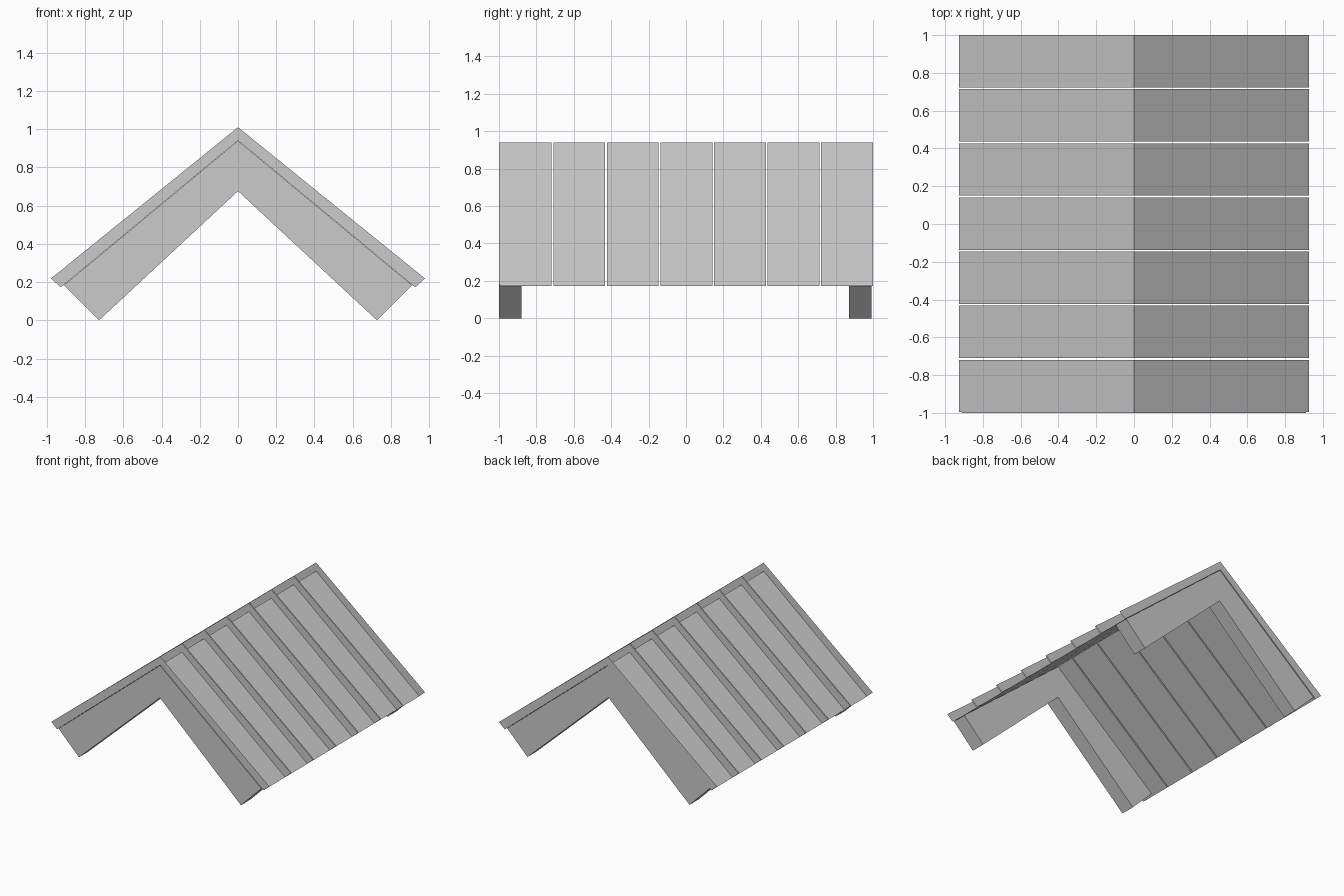
import bpy

if "Cube" in bpy.data.objects:
    bpy.data.objects.remove(bpy.data.objects["Cube"])


def make_mesh(name, verts, faces):
    mesh = bpy.data.meshes.new(name)
    mesh.from_pydata(verts, [], faces)
    mesh.update()
    obj = bpy.data.objects.new(name, mesh)
    bpy.context.collection.objects.link(obj)
    return obj


def mirrored(half):
    # half profile runs from the ridge out to the right eave
    return [(-x, z) for x, z in reversed(half[1:])] + half


UNDER = mirrored([(0, 0.941), (0.926, 0.173)])
OUTER = mirrored([(0, 1.01), (0.978, 0.219)])


def roof_plank(index, y0, y1):
    # folded plank: underside plus two upright rims, open on top
    rows = [(OUTER, y0), (UNDER, y0), (UNDER, y1), (OUTER, y1)]
    verts = [(x, y, z) for prof, y in rows for x, z in prof]
    faces = []
    for r in range(3):
        for c in range(2):
            a = r * 3 + c
            faces.append((a, a + 3, a + 4, a + 1))
    return make_mesh(f"roof_plank_{index}", verts, faces)


def end_rafter(name, y0, y1):
    # chevron beam carrying the planks, closed on all sides
    top = mirrored([(0, 0.939), (0.91, 0.184)])
    low = mirrored([(0, 0.676), (0.727, 0.0)])
    loop = top + low[::-1]
    n = len(loop)
    verts = [(x, y, z) for y in (y0, y1) for x, z in loop]
    faces = [(i, i + n, (i + 1) % n + n, (i + 1) % n) for i in range(n)]
    for a, b, c, d in ((0, 1, 4, 5), (1, 2, 3, 4)):
        faces.append((a, b, c, d))
        faces.append((d + n, c + n, b + n, a + n))
    return make_mesh(name, verts, faces)


# seven planks with narrow gaps
PITCH, WIDTH = 0.2865, 0.277
for i in range(7):
    start = -0.996 + i * PITCH
    roof_plank(i + 1, start, start + WIDTH)

# rafters at both ends
end_rafter("front_rafter", -1.0, -0.88)
end_rafter("back_rafter", 0.872, 0.993)
